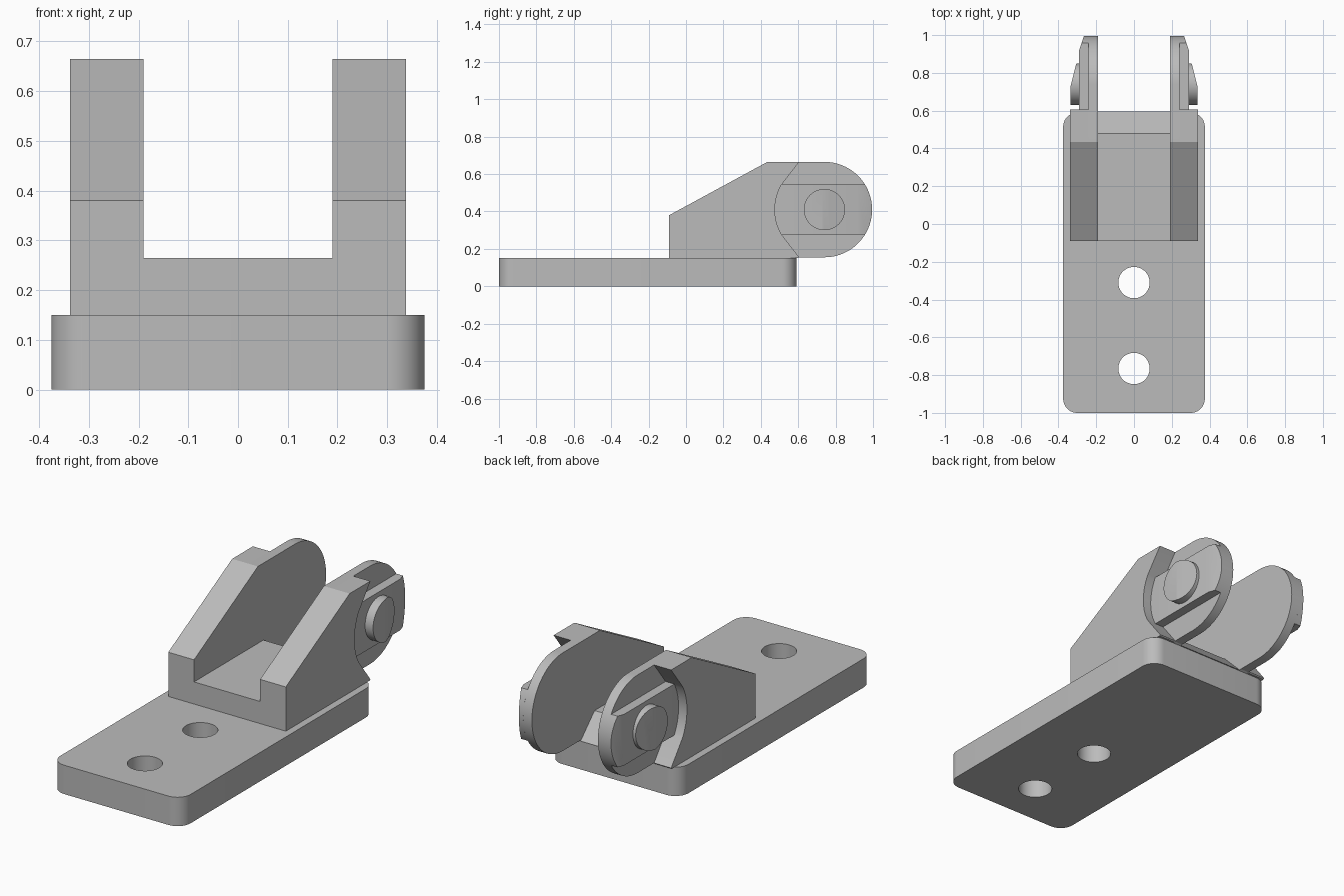
import bpy, bmesh
from math import asin, cos, pi, radians, sin
from mathutils import Matrix, Vector

if "Cube" in bpy.data.objects:
    bpy.data.objects.remove(bpy.data.objects["Cube"], do_unlink=True)

grey = bpy.data.materials.new("plain grey")
grey.use_nodes = True
COLOUR = (0.5, 0.5, 0.5, 1)
grey.diffuse_color = COLOUR
grey.node_tree.nodes["Principled BSDF"].inputs["Base Color"].default_value = COLOUR

PIVOT = (0.74, 0.41)      # y, z of the hinge axis
TOP, FLOOR = 0.665, 0.15


def arc(centre, radius, start, end, steps=32):
    return [(centre[0] + radius * cos(start + (end - start) * i / steps),
             centre[1] + radius * sin(start + (end - start) * i / steps))
            for i in range(steps + 1)]


def activate(obj):
    bpy.ops.object.select_all(action='DESELECT')
    obj.select_set(True)
    bpy.context.view_layer.objects.active = obj


def prism(name, outline, low, high, axis='X', mirror=False, trim=None):
    """Extrude an outline along X (points are y, z) or Z (points are x, y)."""
    bm = bmesh.new()
    place = (lambda a, b: (low, a, b)) if axis == 'X' else (lambda a, b: (a, b, low))
    face = bm.faces.new([bm.verts.new(place(a, b)) for a, b in outline])
    new = bmesh.ops.extrude_face_region(bm, geom=[face])["geom"]
    step = Vector((high - low, 0, 0)) if axis == 'X' else Vector((0, 0, high - low))
    bmesh.ops.translate(bm, vec=step,
                        verts=[v for v in new if isinstance(v, bmesh.types.BMVert)])
    if trim:
        # Slice off everything beyond a sloping plane and close the cut
        cut = bmesh.ops.bisect_plane(bm, geom=bm.verts[:] + bm.edges[:] + bm.faces[:],
                                     plane_co=trim[0], plane_no=trim[1], clear_outer=True)
        bmesh.ops.holes_fill(bm, edges=[e for e in bm.edges if e.is_boundary], sides=0)
    bmesh.ops.recalc_face_normals(bm, faces=bm.faces[:])
    mesh = bpy.data.meshes.new(name)
    bm.to_mesh(mesh)
    bm.free()
    mesh.materials.append(grey)
    obj = bpy.data.objects.new(name, mesh)
    bpy.context.collection.objects.link(obj)
    activate(obj)
    if mirror:
        mod = obj.modifiers.new("both sides", 'MIRROR')
        bpy.ops.object.modifier_apply(modifier=mod.name)
    bpy.ops.object.shade_smooth_by_angle(angle=radians(25))
    return obj


# Base plate with rounded corners
W, BACK, FRONT, R = 0.375, 0.59, -1.0, 0.075
corners = [(W - R, BACK - R), (R - W, BACK - R), (R - W, FRONT + R), (W - R, FRONT + R)]
outline = []
for i, c in enumerate(corners):
    outline += arc(c, R, i * pi / 2, (i + 1) * pi / 2, 10)
base = prism("base_plate", outline, 0, FLOOR, axis='Z')

# Two screw holes
for y in (-0.31, -0.765):
    cutter = prism("hole_cutter", arc((0, y), 0.083, 0, 2 * pi, 48)[:-1], -0.1, 0.3, axis='Z')
    cutter.hide_render = True
    mod = base.modifiers.new("hole", 'BOOLEAN')
    mod.operation, mod.solver, mod.object = 'DIFFERENCE', 'EXACT', cutter
    activate(base)
    bpy.ops.object.modifier_apply(modifier=mod.name)
    bpy.data.objects.remove(cutter, do_unlink=True)
activate(base)
bpy.ops.object.shade_smooth_by_angle(angle=radians(25))

# Block between the cheeks, sloping down at the back
prism("middle_block", [(-0.09, FLOOR), (0.595, FLOOR), (0.48, 0.265), (-0.09, 0.265)],
      -0.19, 0.19)

# Cheeks: a thin inner plate with a round end
front_edge = [(-0.09, FLOOR), (-0.09, 0.38), (0.435, TOP)]
prism("cheek_inner_plate",
      front_edge + arc(PIVOT, 0.255, pi / 2, -pi / 2, 48) + [(0.6, 0.155), (0.59, FLOOR)],
      0.19, 0.24, mirror=True)

# Cheeks: thick outer layer, hollowed around the hinge
half = asin(0.133 / 0.265)
prism("cheek_outer_layer",
      front_edge + [(0.605, TOP)] + arc(PIVOT, 0.265, pi - half, pi + half, 24)
      + [(0.605, 0.155), (0.6, FLOOR)],
      0.24, 0.338, mirror=True)

# Raised band across the round end, thinning toward the tip
half = asin(0.133 / 0.255)
prism("hinge_band",
      [(0.46, PIVOT[1] - 0.133)] + arc(PIVOT, 0.255, -half, half, 24)
      + [(0.46, PIVOT[1] + 0.133)],
      0.24, 0.29, mirror=True, trim=((0.29, 0.92, 0), (0.075, 0.025, 0)))

# Hinge pin with a sloping lead-in
prism("hinge_pin", arc(PIVOT, 0.11, 0, 2 * pi, 48)[:-1], 0.28, 0.336,
      mirror=True, trim=((0.336, 0.73, 0), (0.125, 0.032, 0)))
